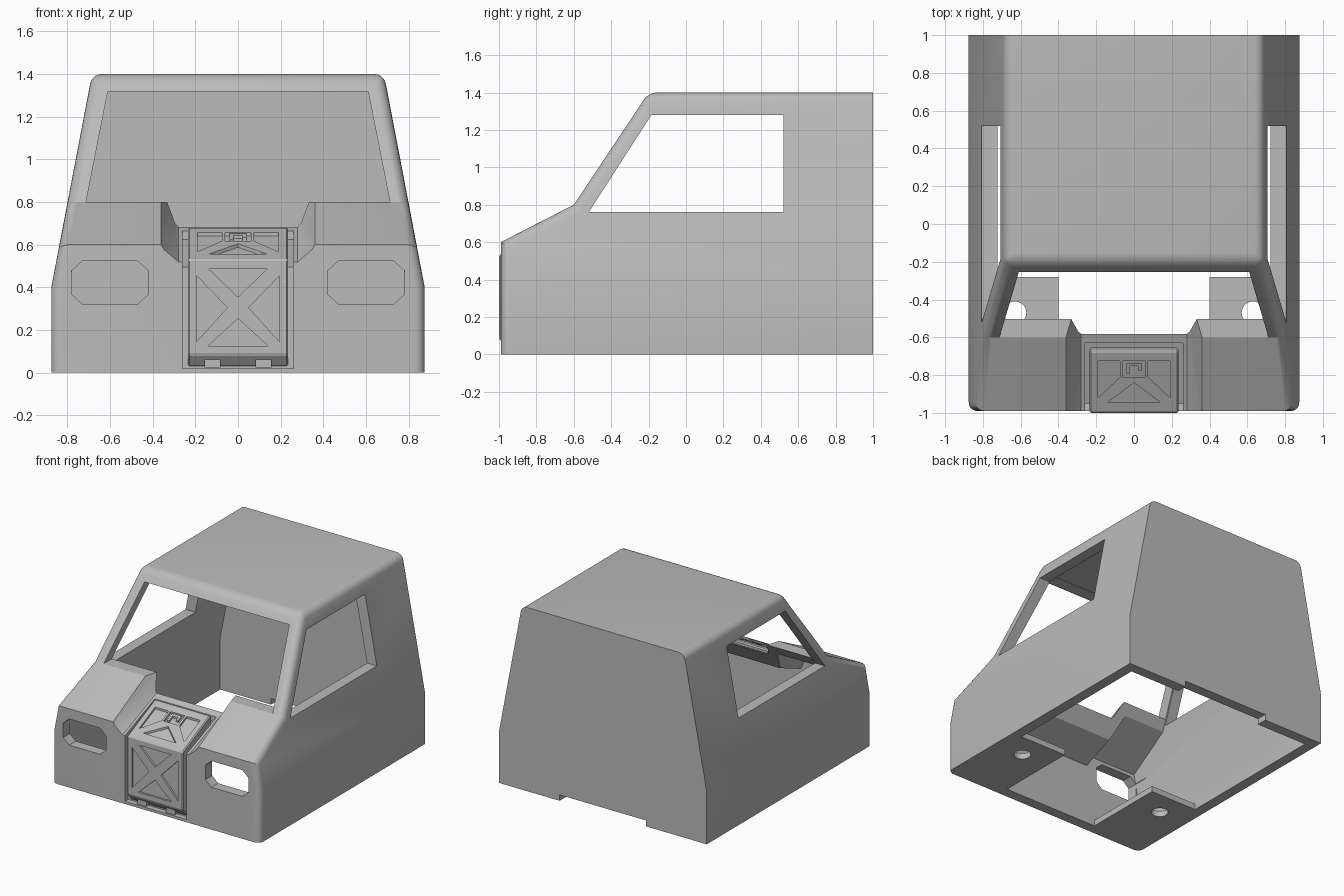
import bpy
import bmesh
import math
from mathutils import Vector

cube = bpy.data.objects.get("Cube")
if cube:
    bpy.data.objects.remove(cube)

grey = bpy.data.materials.new("plain_grey")
grey.use_nodes = True
grey.diffuse_color = (0.5, 0.5, 0.5, 1)
grey.node_tree.nodes["Principled BSDF"].inputs["Base Color"].default_value = (0.5, 0.5, 0.5, 1)


def finish(name, bm):
    bmesh.ops.recalc_face_normals(bm, faces=bm.faces)
    mesh = bpy.data.meshes.new(name)
    bm.to_mesh(mesh)
    bm.free()
    mesh.materials.append(grey)
    ob = bpy.data.objects.new(name, mesh)
    bpy.context.collection.objects.link(ob)
    return ob


def prism(name, pts, vec):
    """Solid made by sweeping a flat polygon along a vector."""
    bm = bmesh.new()
    face = bm.faces.new([bm.verts.new(p) for p in pts])
    out = bmesh.ops.extrude_face_region(bm, geom=[face], use_keep_orig=True)
    moved = [g for g in out["geom"] if isinstance(g, bmesh.types.BMVert)]
    bmesh.ops.translate(bm, verts=moved, vec=Vector(vec))
    return finish(name, bm)


def side_prism(name, yz, half):
    return prism(name, [(-half, y, z) for y, z in yz], (2 * half, 0, 0))


def front_prism(name, xz, y0, y1):
    return prism(name, [(x, y0, z) for x, z in xz], (0, y1 - y0, 0))


def box(name, x0, x1, y0, y1, z0, z1):
    return front_prism(name, [(x0, z0), (x1, z0), (x1, z1), (x0, z1)], y0, y1)


def hull(name, pts):
    bm = bmesh.new()
    for p in pts:
        bm.verts.new(p)
    bmesh.ops.convex_hull(bm, input=bm.verts)
    return finish(name, bm)


def combine(ob, other, op="DIFFERENCE"):
    mod = ob.modifiers.new("boolean", "BOOLEAN")
    mod.operation, mod.object, mod.solver = op, other, "EXACT"
    bpy.context.view_layer.objects.active = ob
    bpy.ops.object.modifier_apply(modifier=mod.name)
    bpy.data.objects.remove(other)


def mirrored(half):
    return half + [(-x, z) for x, z in reversed(half)]


def shell(name, yz, half):
    """Side profile crossed with a symmetric front profile."""
    ob = side_prism(name, yz, 1.2)
    combine(ob, front_prism("front_section", mirrored(half), -1.3, 1.3), "INTERSECT")
    return ob


# Outer body
body = shell("cab_body",
             [(-0.99, 0), (-0.99, 0.6), (-0.6, 0.8), (-0.2, 1.4), (1, 1.4), (1, 0)],
             [(0.875, -0.2), (0.875, 0.4), (0.665, 1.5)])

# Round the pillars, front corners and roof edges
bm = bmesh.new()
bm.from_mesh(body.data)
bmesh.ops.remove_doubles(bm, verts=bm.verts, dist=0.0005)
bmesh.ops.dissolve_limit(bm, angle_limit=0.01, verts=bm.verts, edges=bm.edges)
soft = []
for e in bm.edges:
    a, b = (v.co for v in e.verts)
    at_back = min(a.y, b.y) > 0.99
    at_base = max(a.z, b.z) < 0.01
    crosses = a.x * b.x < 0
    roof_front = min(a.z, b.z) > 1.35 and max(a.y, b.y) < 0
    if (e.calc_face_angle(0) > 0.4 and not at_back and not at_base
            and (roof_front or not crosses)):
        soft.append(e)
bmesh.ops.bevel(bm, geom=soft, offset=0.045, segments=5, profile=0.5, affect="EDGES")
bm.to_mesh(body.data)
bm.free()

# Hollow inside, leaving thickness under the bonnet channel
cavity = shell("cavity",
               [(-0.91, -0.1), (-0.91, 0.548), (-0.553, 0.727), (-0.157, 1.32),
                (0.92, 1.32), (0.92, -0.1)],
               [(0.795, -0.2), (0.795, 0.39), (0.595, 1.42)])
combine(cavity, hull("channel_backing", [
    (s * x, y, z) for s in (-1, 1)
    for x, y, z in ((0.33, -1.1, 0.386), (0.44, -1.1, 0.9),
                    (0.33, -0.662, 0.562), (0.44, -0.437, 0.9))]))
combine(body, cavity)

# Sloping bonnet channel
combine(body, hull("channel", [
    (s * x, y, z + dz) for s in (-1, 1)
    for y, low, top in ((-1.1, 0.476, 0.544), (-0.45, 0.736, 0.876))
    for x, z, dz in ((0.28, low, 0), (0.36, top, 0), (0.36, top, 0.3))]))

# Windscreen and side windows
combine(body, front_prism("windscreen", mirrored([(0.712, 0.8), (0.61, 1.318)]), -1.2, 0))
combine(body, side_prism("side_windows",
                         [(-0.52, 0.76), (0.52, 0.76), (0.52, 1.28), (-0.185, 1.28)], 1.2))

# Headlight openings
for s in (-1, 1):
    outline = [(s * (0.6 + i * w), 0.4225 + j * h)
               for i, j, w, h in ((-1, -1, 0.18, 0.055), (-1, -1, 0.13, 0.1),
                                  (1, -1, 0.13, 0.1), (1, -1, 0.18, 0.055),
                                  (1, 1, 0.18, 0.055), (1, 1, 0.13, 0.1),
                                  (-1, 1, 0.13, 0.1), (-1, 1, 0.18, 0.055))]
    combine(body, front_prism("headlight_hole", outline, -1.2, -0.8))

# Recess for the hatch and notch under the back wall
combine(body, side_prism("hatch_recess",
                         [(-1.1, 0.02), (-0.95, 0.02), (-0.95, 0.495),
                          (-0.63, 0.625), (-0.63, 1), (-1.1, 1)], 0.26))
combine(body, box("rear_notch", -0.365, 0.365, 0.8, 1.1, -0.1, 0.045))

# Floor plates with mounting holes
for s, side in ((1, "left"), (-1, "right")):
    x0, x1 = sorted((s * 0.4, s * 0.82))
    plate = box(side + "_floor_plate", x0, x1, -0.93, -0.28, 0, 0.045)
    ring = [(s * 0.63 + 0.06 * math.cos(t), -0.47 + 0.06 * math.sin(t), -0.1)
            for t in (math.tau * k / 32 for k in range(32))]
    combine(plate, prism("mount_hole", ring, (0, 0, 0.3)))

# Front hatch: upright grille panel and sloping lid
hatch = side_prism("front_hatch",
                   [(-1, 0.085), (-1, 0.53), (-0.675, 0.68), (-0.655, 0.675), (-0.655, 0.61),
                    (-0.94, 0.49), (-0.94, 0.03), (-0.955, 0.03)], 0.235)
bev = hatch.modifiers.new("edge", "BEVEL")
bev.width, bev.segments = 0.008, 1
bpy.context.view_layer.objects.active = hatch
bpy.ops.object.modifier_apply(modifier=bev.name)


def lid(x, y, lift):
    return (x, y, 0.53 + (y + 1) * 0.4615 + lift)


# Triangular recesses forming the cross brace
for tri in ([(-0.135, 0.485), (0.135, 0.485), (0, 0.355)],
            [(-0.14, 0.125), (0.14, 0.125), (0, 0.255)],
            [(-0.195, 0.455), (-0.195, 0.145), (-0.05, 0.305)],
            [(0.195, 0.455), (0.195, 0.145), (0.05, 0.305)]):
    combine(hatch, front_prism("brace_recess", tri, -1.1, -0.985))

# Recesses on the lid
corner = [(0.075, -0.725), (0.19, -0.725), (0.19, -0.92), (0.075, -0.81)]
for shape in (corner, [(-x, y) for x, y in corner],
              [(0, -0.84), (0.14, -0.945), (-0.14, -0.945)],
              [(-0.06, -0.725), (0.06, -0.725), (0.06, -0.81), (-0.06, -0.81)]):
    combine(hatch, prism("lid_recess", [lid(x, y, -0.016) for x, y in shape], (0, 0, 0.1)))

# Latch hook inside the small lid recess
hook = [(-0.04, -0.735), (0.04, -0.735), (0.04, -0.775), (0.022, -0.775),
        (0.022, -0.753), (-0.022, -0.753), (-0.022, -0.795), (-0.04, -0.795)]
latch = prism("lid_latch", [lid(x, y, -0.018) for x, y in hook], (0, 0, 0.018))

# Hinges under the hatch
for s, side in ((1, "left"), (-1, "right")):
    box(side + "_hatch_hinge", s * 0.12 - 0.037, s * 0.12 + 0.037, -0.985, -0.94, 0.025, 0.062)

# Smooth only the rounded body edges
bpy.ops.object.select_all(action="DESELECT")
body.select_set(True)
bpy.context.view_layer.objects.active = body
bpy.ops.object.shade_smooth_by_angle(angle=math.radians(25))
